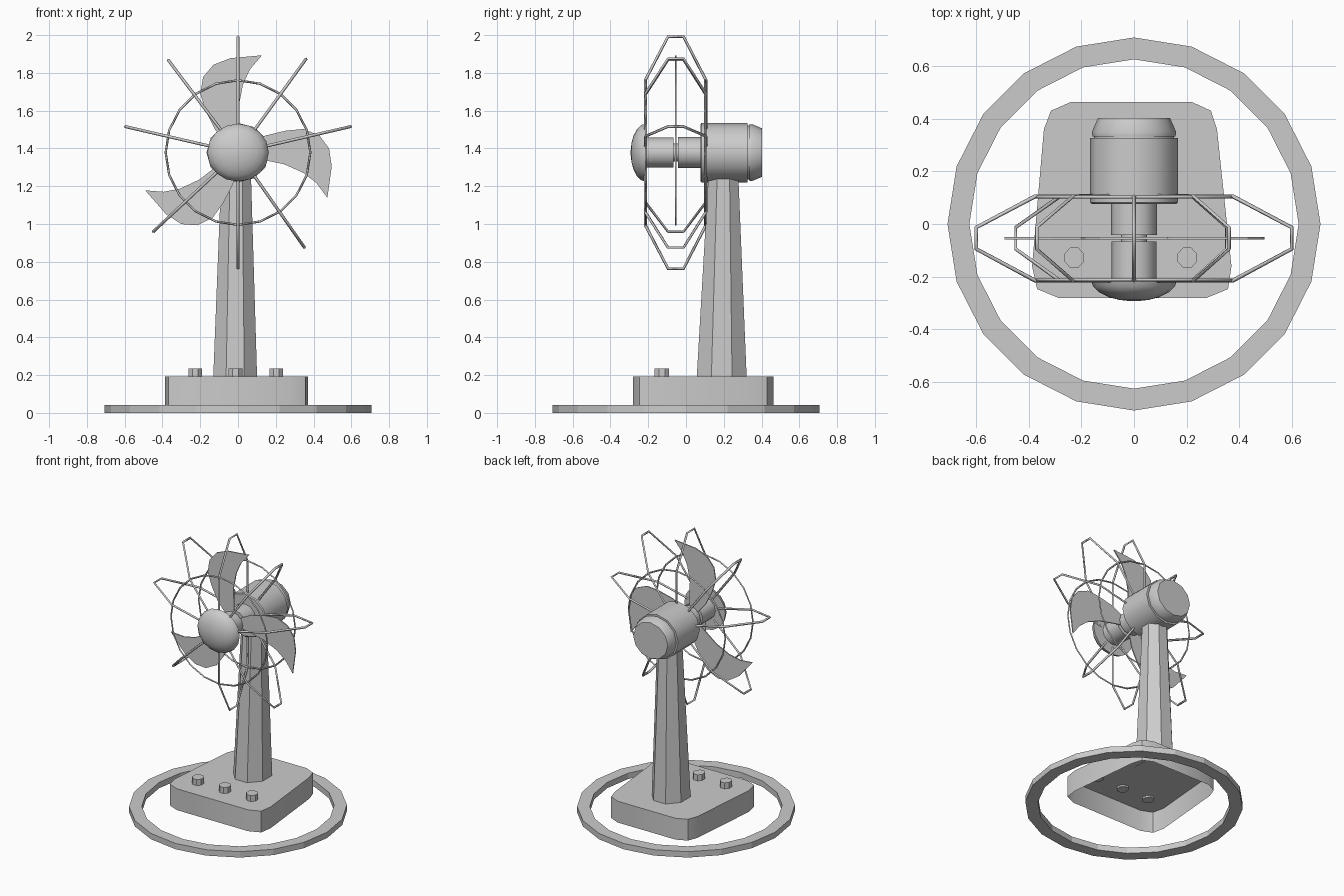
import bpy, bmesh, math
from math import cos, sin, pi, radians

if "Cube" in bpy.data.objects:
    bpy.data.objects.remove(bpy.data.objects["Cube"])

CZ = 1.378  # height of the fan axis
grey = bpy.data.materials.new("light_grey")
grey.diffuse_color = (0.6, 0.6, 0.6, 1)
grey.use_nodes = True
grey.node_tree.nodes["Principled BSDF"].inputs["Base Color"].default_value = grey.diffuse_color


def finish(name, bm, smooth=None):
    bmesh.ops.recalc_face_normals(bm, faces=bm.faces)
    me = bpy.data.meshes.new(name)
    bm.to_mesh(me)
    bm.free()
    ob = bpy.data.objects.new(name, me)
    bpy.context.collection.objects.link(ob)
    me.materials.append(grey)
    if smooth:
        bpy.ops.object.select_all(action='DESELECT')
        ob.select_set(True)
        bpy.context.view_layer.objects.active = ob
        bpy.ops.object.shade_smooth_by_angle(angle=radians(smooth))
    return ob


def loft(name, rings, smooth=None, bottom=True, top=True, closed=False):
    """Skin a list of equal-length point loops."""
    bm = bmesh.new()
    vs = [[bm.verts.new(p) for p in r] for r in rings]
    pairs = list(zip(vs, vs[1:])) + ([(vs[-1], vs[0])] if closed else [])
    for a, b in pairs:
        for i in range(len(a)):
            j = (i + 1) % len(a)
            bm.faces.new((a[i], a[j], b[j], b[i]))
    if bottom and not closed:
        bm.faces.new(vs[0])
    if top and not closed:
        bm.faces.new(vs[-1])
    return finish(name, bm, smooth)


def circle(cx, cy, z, rx, ry, n, off=0.0):
    return [(cx + rx * cos(2 * pi * i / n + off), cy + ry * sin(2 * pi * i / n + off), z)
            for i in range(n)]


def lathe_y(name, profile, n=12, squash=0.94, smooth=35):
    """Turn (y, radius) points around the fan axis."""
    return loft(name, [[(r * cos(2 * pi * i / n), y, CZ + squash * r * sin(2 * pi * i / n))
                        for i in range(n)] for y, r in profile], smooth)


def wire(name, pts, cyclic=False, r=0.008):
    cu = bpy.data.curves.new(name, 'CURVE')
    cu.dimensions = '3D'
    cu.bevel_depth = r
    cu.bevel_resolution = 0
    cu.use_fill_caps = True
    sp = cu.splines.new('POLY')
    sp.points.add(len(pts) - 1)
    for p, q in zip(sp.points, pts):
        p.co = (*q, 1)
    sp.use_cyclic_u = cyclic
    cu.materials.append(grey)
    ob = bpy.data.objects.new(name, cu)
    bpy.context.collection.objects.link(ob)
    bpy.ops.object.select_all(action='DESELECT')
    ob.select_set(True)
    bpy.context.view_layer.objects.active = ob
    bpy.ops.object.convert(target='MESH')


# floor ring
loft("floor_ring", [circle(0, 0, z, r, r, 20, pi / 2) for z, r in
                    ((0, .625), (0, .708), (.042, .708), (.042, .625))], closed=True)

# base housing, open underneath
outline = [(-.315, .43), (-.24, .463), (.22, .463), (.292, .43), (.315, .36), (.37, -.16),
           (.357, -.247), (.277, -.28), (-.288, -.28), (-.368, -.247), (-.387, -.16), (-.342, .36)]
loft("base_housing", [[(x, y, z) for x, y in outline] for z in (.04, .193)], 45, bottom=False)

# push buttons
for i, x in enumerate((-.227, -.013, .202)):
    loft(f"button_{i + 1}", [circle(x, -.128, z, .039, .042, 8, pi / 8) for z in (.18, .236)])

# tapered post
k = 1 / cos(pi / 8)
loft("post", [circle(-.015, .189, .19, .116 * k, .132 * k, 8, pi / 8),
              circle(-.01, .198, 1.28, .078 * k, .078 * k, 8, pi / 8)], 30)

# motor, rear cap and front hub
lathe_y("motor", [(.076, .16), (.082, .167), (.326, .167)])
lathe_y("motor_neck", [(.32, .152), (.355, .152)])
lathe_y("rear_cap", [(.333, .158), (.35, .16), (.402, .137)])
lathe_y("rear_shaft", [(.08, .087), (-.042, .087)])
lathe_y("shaft_core", [(-.03, .05), (-.08, .05)])
lathe_y("front_shaft", [(-.066, .085), (-.22, .085)])
dome = [(-.213 - .08 * sin(a), .163 * cos(a)) for a in (radians(d) for d in (0, 18, 36, 54, 70, 85))]
lathe_y("front_dome", dome, n=16)

# three curved blades
blade = [(-.06, .05), (-.12, .12), (-.17, .22), (-.20, .31), (-.185, .40), (-.13, .465),
         (-.04, .50), (.127, .515), (.063, .44), (.026, .36), (.005, .25), (.01, .05)]
for n, deg in enumerate((0, -103, 126)):
    c, s = cos(radians(deg)), sin(radians(deg))
    loft(f"blade_{n + 1}", [[(x * c - z * s, y, CZ + x * s + z * c) for x, z in blade]
                            for y in (-.058, -.05)])

# guard spokes
spoke = [(-.215, .10), (-.215, .385), (-.095, .614), (-.013, .614), (.105, .385), (.105, .14)]
for n, deg in enumerate((90, 54, 13, -55, -90, -137, 167, 127)):
    a = radians(deg)
    wire(f"guard_spoke_{n + 1}", [(r * cos(a), y, CZ + r * sin(a)) for y, r in spoke])

# guard hoops
for name, y in (("front_hoop", -.212), ("rear_hoop", .102)):
    wire(name, [(.383 * cos(pi * i / 10), y, CZ + .383 * sin(pi * i / 10)) for i in range(20)],
         True, .006)
